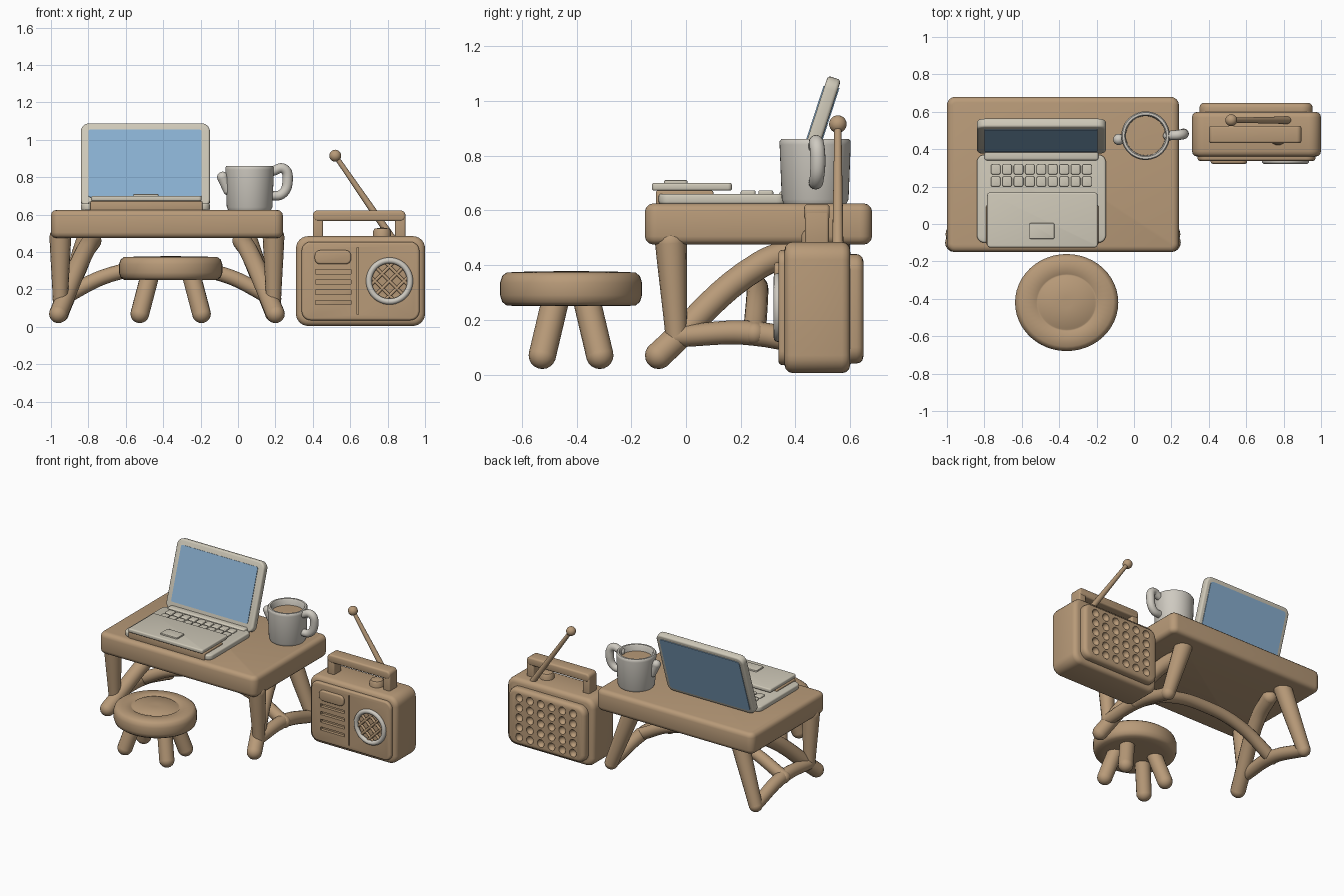
import bpy, bmesh, math
from mathutils import Vector, Matrix

if "Cube" in bpy.data.objects:
    bpy.data.objects.remove(bpy.data.objects["Cube"])


def colour(name, rgb):
    m = bpy.data.materials.new(name)
    m.diffuse_color = (*rgb, 1)
    m.use_nodes = True
    m.node_tree.nodes["Principled BSDF"].inputs["Base Color"].default_value = m.diffuse_color
    return m


WOOD = colour("warm brown", (0.48, 0.325, 0.19))
CREAM = colour("cream", (0.62, 0.58, 0.48))
CHINA = colour("pale grey", (0.62, 0.59, 0.53))
BLUE = colour("screen blue", (0.25, 0.43, 0.63))


def finish(name, bm, mat, angle=40):
    bmesh.ops.recalc_face_normals(bm, faces=bm.faces[:])
    me = bpy.data.meshes.new(name)
    bm.to_mesh(me)
    bm.free()
    me.materials.clear()
    me.materials.append(mat)
    ob = bpy.data.objects.new(name, me)
    bpy.context.collection.objects.link(ob)
    smooth(ob, angle)
    return ob


def smooth(ob, angle=40):
    bpy.ops.object.select_all(action='DESELECT')
    ob.select_set(True)
    bpy.context.view_layer.objects.active = ob
    bpy.ops.object.shade_smooth_by_angle(angle=math.radians(angle))


def box(name, lo, hi, mat, axis=2, corner=0.0, edge=0.01, xf=None):
    """Box with corners rounded around one axis, then all rims softened."""
    lo, hi = Vector(lo), Vector(hi)
    bm = bmesh.new()
    bmesh.ops.create_cube(bm, size=1)
    for v in bm.verts:
        v.co = Vector(v.co[i] * (hi[i] - lo[i]) + (lo[i] + hi[i]) / 2 for i in range(3))
    if corner:
        es = [e for e in bm.edges
              if abs((e.verts[0].co - e.verts[1].co).normalized()[axis]) > 0.9]
        bmesh.ops.bevel(bm, geom=es, offset=corner, segments=6, profile=0.5, affect='EDGES')
    if edge:
        es = [e for e in bm.edges if e.calc_face_angle(0) > math.radians(40)]
        bmesh.ops.bevel(bm, geom=es, offset=edge, segments=3, profile=0.5, affect='EDGES')
    if xf:
        bm.transform(xf)
    return finish(name, bm, mat)


def rod(name, pts, mat, handle='AUTO'):
    """Round bar through (x, y, z, radius) points, with ball ends."""
    cu = bpy.data.curves.new(name, 'CURVE')
    cu.dimensions = '3D'
    cu.bevel_depth = 1
    cu.bevel_resolution = 6
    cu.resolution_u = 8
    sp = cu.splines.new('BEZIER')
    sp.bezier_points.add(len(pts) - 1)
    for b, p in zip(sp.bezier_points, pts):
        b.co, b.radius = p[:3], p[3]
        b.handle_left_type = b.handle_right_type = handle
    tmp = bpy.data.objects.new("tmp", cu)
    bpy.context.collection.objects.link(tmp)
    bpy.context.view_layer.update()
    me = bpy.data.meshes.new_from_object(tmp.evaluated_get(bpy.context.evaluated_depsgraph_get()))
    bpy.data.objects.remove(tmp)
    bm = bmesh.new()
    bm.from_mesh(me)
    for p in (pts[0], pts[-1]):
        bmesh.ops.create_uvsphere(bm, u_segments=16, v_segments=10, radius=p[3],
                                  matrix=Matrix.Translation(p[:3]))
    return finish(name, bm, mat, 60)


def lathe(name, profile, centre, mat, sx=1.0, sy=1.0, n=48):
    """Turn an (r, z) profile around a vertical axis."""
    bm = bmesh.new()
    rings = []
    for r, z in profile:
        rings.append([bm.verts.new((centre[0] + sx * r * math.cos(2 * math.pi * k / n),
                                    centre[1] + sy * r * math.sin(2 * math.pi * k / n), z))
                      for k in range(n)])
    for a, b in zip(rings, rings[1:]):
        for k in range(n):
            bm.faces.new((a[k], a[(k + 1) % n], b[(k + 1) % n], b[k]))
    bm.faces.new(rings[0])
    bm.faces.new(rings[-1])
    return finish(name, bm, mat, 50)


def ball(name, c, r, mat):
    bm = bmesh.new()
    bmesh.ops.create_uvsphere(bm, u_segments=24, v_segments=14, radius=1,
                              matrix=Matrix.Translation(c) @ Matrix.Diagonal((*r, 1)))
    return finish(name, bm, mat, 60)


def cut(ob, bm):
    cutter = finish("cutter", bm, WOOD)
    cutter.hide_render = True
    mod = ob.modifiers.new("cut", 'BOOLEAN')
    mod.operation, mod.object, mod.solver = 'DIFFERENCE', cutter, 'EXACT'
    bpy.context.view_layer.objects.active = ob
    bpy.ops.object.modifier_apply(modifier=mod.name)
    bpy.data.objects.remove(cutter)
    smooth(ob)


# Table
box("table_top", (-1, -0.15, 0.475), (0.24, 0.68, 0.625), WOOD, 2, 0.045, 0.03)
MID = -0.38
for side, s in (("right", 1), ("left", -1)):
    def m(*p):
        return (MID + s * (p[0] - MID), *p[1:])
    rod(side + "_front_leg", [m(.19, -.055, .48, .058), m(.19, -.035, .14, .04)], WOOD)
    rod(side + "_diagonal_leg", [m(.02, .43, .46, .05), m(.06, .27, .40, .05),
                                 m(.2, -.1, .07, .05)], WOOD)
    rod(side + "_back_leg", [m(.04, .54, .48, .06), m(.19, .57, .07, .045)], WOOD)
    rod(side + "_foot_bar", [m(.19, -.035, .14, .04), m(.18, .25, .15, .045),
                             m(.19, .57, .07, .042)], WOOD)
rod("stretcher", [(.19, .25, .15, .042), (-.08, .26, .28, .04), (MID, .26, .32, .04),
                  (2 * MID + .08, .26, .28, .04), (2 * MID - .19, .25, .15, .042)], WOOD)

# Stool
SX, SY = -0.36, -0.42
lathe("stool_seat", [(.2, .25), (.25, .252), (.268, .265), (.276, .29), (.276, .335), (.268, .36),
                     (.25, .373), (.17, .376), (.162, .37), (.154, .37), (.146, .376), (.03, .378)],
      (SX, SY), WOOD, 1, 0.94)
for i in (-1, 1):
    for j in (-1, 1):
        rod("stool_leg", [(SX + i * .115, SY + j * .06, .26, .05),
                          (SX + i * .165, SY + j * .105, .07, .05)], WOOD)

# Laptop base, keys and floating palm rest
box("laptop_base", (-.84, -.1, .622), (-.15, .37, .66), CREAM, 2, .04, .01)
box("palm_rest_support", (-.79, -.11, .62), (-.19, .1, .672), WOOD, 2, 0, .006)
box("palm_rest", (-.785, -.125, .672), (-.195, .168, .7), CREAM, 2, .015, .008)
box("touchpad", (-.56, -.08, .69), (-.425, .005, .71), CREAM, 2, .01, .004)
for r in range(2):
    for c in range(9):
        x, y = -.765 + c * .061, .2 + r * .065
        box("key", (x, y, .65), (x + .051, y + .054, .673), CREAM, 2, .01, .006)
box("hinge", (-.8, .34, .63), (-.19, .4, .67), CREAM, 2, 0, .012)

# Laptop screen, tilted back
tilt = Matrix.Translation((0, .372, .64)) @ Matrix.Rotation(math.radians(-18), 4, 'X')
box("screen_lid", (-.84, 0, 0), (-.15, .05, .475), CREAM, 1, .045, .012, tilt)
box("screen_front", (-.8, -.004, .055), (-.195, .004, .435), BLUE, 1, .012, 0, tilt)
box("screen_back", (-.81, .046, .03), (-.18, .054, .445), BLUE, 1, .02, 0, tilt)

# Mug
MX, MY = .062, .472
lathe("mug_body", [(.1, .622), (.115, .625), (.122, .64), (.13, .84), (.13, .852), (.124, .86),
                   (.112, .86), (.106, .852), (.104, .78)], (MX, MY), CHINA)
lathe("mug_drink", [(.106, .815), (.02, .817)], (MX, MY), WOOD)
rod("mug_handle", [(.175, MY, .7, .024), (.235, MY + .005, .71, .026), (.265, MY + .01, .78, .028),
                   (.245, MY + .005, .845, .027), (.18, MY, .83, .025)], CHINA)
rod("mug_spout", [(-.082, MY - .02, .8, .03), (-.055, MY - .015, .73, .025)], CHINA)

# Radio body
box("radio_body", (.31, .36, .005), (1, .6, .485), WOOD, 1, .065, .03)
front = box("radio_front_panel", (.34, .338, .035), (.97, .39, .455), WOOD, 1, .05, .012)
back = box("radio_back_panel", (.35, .57, .04), (.955, .648, .44), WOOD, 1, .06, .025)

# Slots, seam and speaker recess in the front
bm = bmesh.new()
for c, size in ([((.51, .34, z), (.19, .04, .022)) for z in (.295, .24, .185, .13)]
                + [((.64, .338, .245), (.01, .018, .36))]):
    bmesh.ops.create_cube(bm, size=1, matrix=Matrix.Translation(c) @ Matrix.Diagonal((*size, 1)))
SPK = Vector((.81, .34, .245))
bmesh.ops.create_cone(bm, cap_ends=True, segments=40, radius1=.11, radius2=.11, depth=.04,
                      matrix=Matrix.Translation(SPK) @ Matrix.Rotation(math.pi / 2, 4, 'X'))
cut(front, bm)

# Round dimples in the back
bm = bmesh.new()
for c in range(6):
    for r in range(5):
        bmesh.ops.create_uvsphere(bm, u_segments=14, v_segments=8, radius=.028, matrix=Matrix.Translation(
            (.44 + c * .085, .65, .1 + r * .07)))
cut(back, bm)

# Dial window, speaker ring and lattice
box("dial_window", (.41, .322, .335), (.605, .36, .41), WOOD, 1, .03, .01)
bpy.ops.mesh.primitive_torus_add(location=(.81, .336, .245), rotation=(math.pi / 2, 0, 0),
                                 major_radius=.11, minor_radius=.016,
                                 major_segments=48, minor_segments=12)
ring = bpy.context.object
ring.name = "speaker_ring"
ring.data.materials.append(CHINA)
smooth(ring, 60)
for a in (math.pi / 4, -math.pi / 4):
    d = Vector((math.cos(a), 0, math.sin(a)))
    n = Vector((-d.z, 0, d.x))
    for off in (-.055, 0, .055):
        h = math.sqrt(.105 ** 2 - off ** 2)
        p = SPK + n * off
        rod("speaker_lattice", [(*(p - d * h), .009), (*(p + d * h), .009)], WOOD)

# Radio handle, knob and antenna
box("handle_bar", (.4, .432, .565), (.895, .525, .622), WOOD, 1, .025, .012)
for x in (.4, .84):
    box("handle_post", (x, .435, .46), (x + .055, .522, .6), WOOD, 2, .01, .01)
lathe("radio_knob", [(.048, .47), (.048, .51), (.04, .525), (.01, .53)], (.77, .47), WOOD)
rod("antenna", [(.82, .555, .48, .02), (.52, .555, .915, .013)], WOOD)
ball("antenna_tip", (.52, .555, .915), (.032, .032, .032), WOOD)
